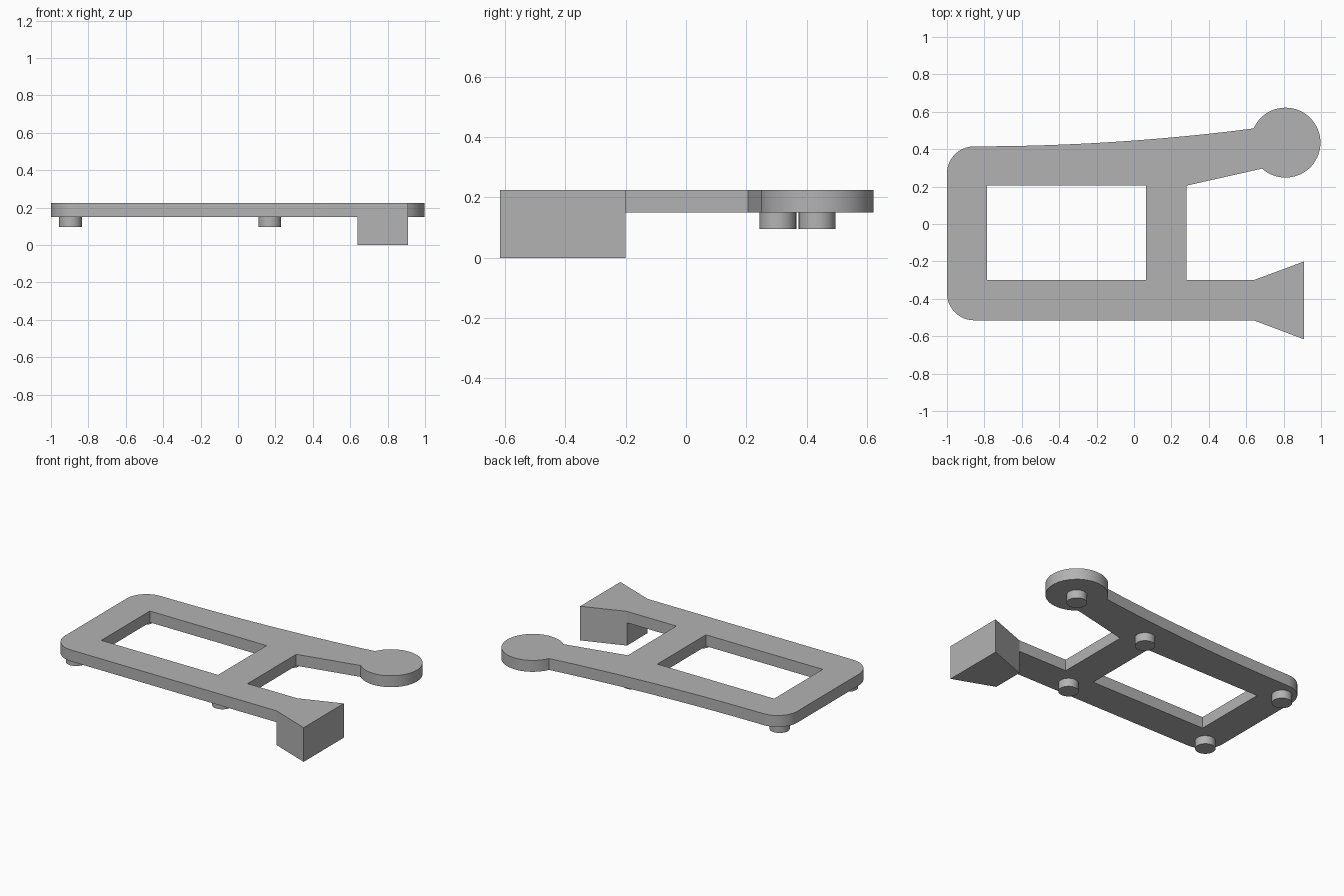
import bpy
import bmesh
from math import cos, sin, radians

cube = bpy.data.objects.get("Cube")
if cube:
    bpy.data.objects.remove(cube, do_unlink=True)

BOTTOM, TOP = 0.15, 0.225
DISC = (0.81, 0.435)

grey = bpy.data.materials.new("plain grey")
grey.use_nodes = True
colour = (0.45, 0.45, 0.45, 1)
grey.diffuse_color = colour
grey.node_tree.nodes["Principled BSDF"].inputs["Base Color"].default_value = colour


def arc(cx, cy, r, start, end, steps):
    angles = [radians(start + (end - start) * i / steps) for i in range(steps + 1)]
    return [(cx + r * cos(a), cy + r * sin(a)) for a in angles]


def extrude(name, loops, low, high):
    """Extrude a flat outline, with optional hole loops, between two heights."""
    bm = bmesh.new()
    edges = []
    for loop in loops:
        verts = [bm.verts.new((x, y, low)) for x, y in loop]
        edges += [bm.edges.new((v, verts[i - 1])) for i, v in enumerate(verts)]
    bmesh.ops.triangle_fill(bm, edges=edges, use_beauty=True, use_dissolve=False)
    result = bmesh.ops.extrude_face_region(bm, geom=bm.faces[:], use_keep_orig=True)
    for item in result["geom"]:
        if isinstance(item, bmesh.types.BMVert):
            item.co.z = high
    bmesh.ops.recalc_face_normals(bm, faces=bm.faces[:])
    mesh = bpy.data.meshes.new(name)
    bm.to_mesh(mesh)
    bm.free()
    mesh.materials.append(grey)
    obj = bpy.data.objects.new(name, mesh)
    bpy.context.collection.objects.link(obj)
    bpy.ops.object.select_all(action="DESELECT")
    obj.select_set(True)
    bpy.context.view_layer.objects.active = obj
    bpy.ops.object.shade_smooth_by_angle(angle=radians(30))
    return obj


# Frame plate: rounded left end, open right end, curved arm ending in a disc
outline = arc(-0.855, -0.37, 0.145, 270, 180, 12)
outline += arc(-0.855, 0.27, 0.145, 180, 90, 12)
outline += [(-0.855 + 1.49 * t / 16, 0.415 + 0.095 * (t / 16) ** 2) for t in range(1, 16)]
outline += arc(*DISC, 0.187, 156, -132, 48)
outline += [(0.28, 0.205), (0.28, -0.3), (0.64, -0.3), (0.64, -0.515)]
window = [(-0.785, -0.3), (0.065, -0.3), (0.065, 0.205), (-0.785, 0.205)]
extrude("frame_plate", [outline, window], BOTTOM, TOP)

# Flared foot block at the end of the front arm
foot = [(0.64, -0.515), (0.91, -0.617), (0.91, -0.2), (0.64, -0.3)]
extrude("flared_foot", [foot], 0, TOP)

# Round pegs underneath
pegs = [(x, y) for x in (-0.895, 0.17) for y in (-0.405, 0.305)] + [DISC]
for i, (x, y) in enumerate(pegs):
    extrude(f"peg_{i + 1}", [arc(x, y, 0.061, 0, 348.75, 31)], 0.095, BOTTOM)
